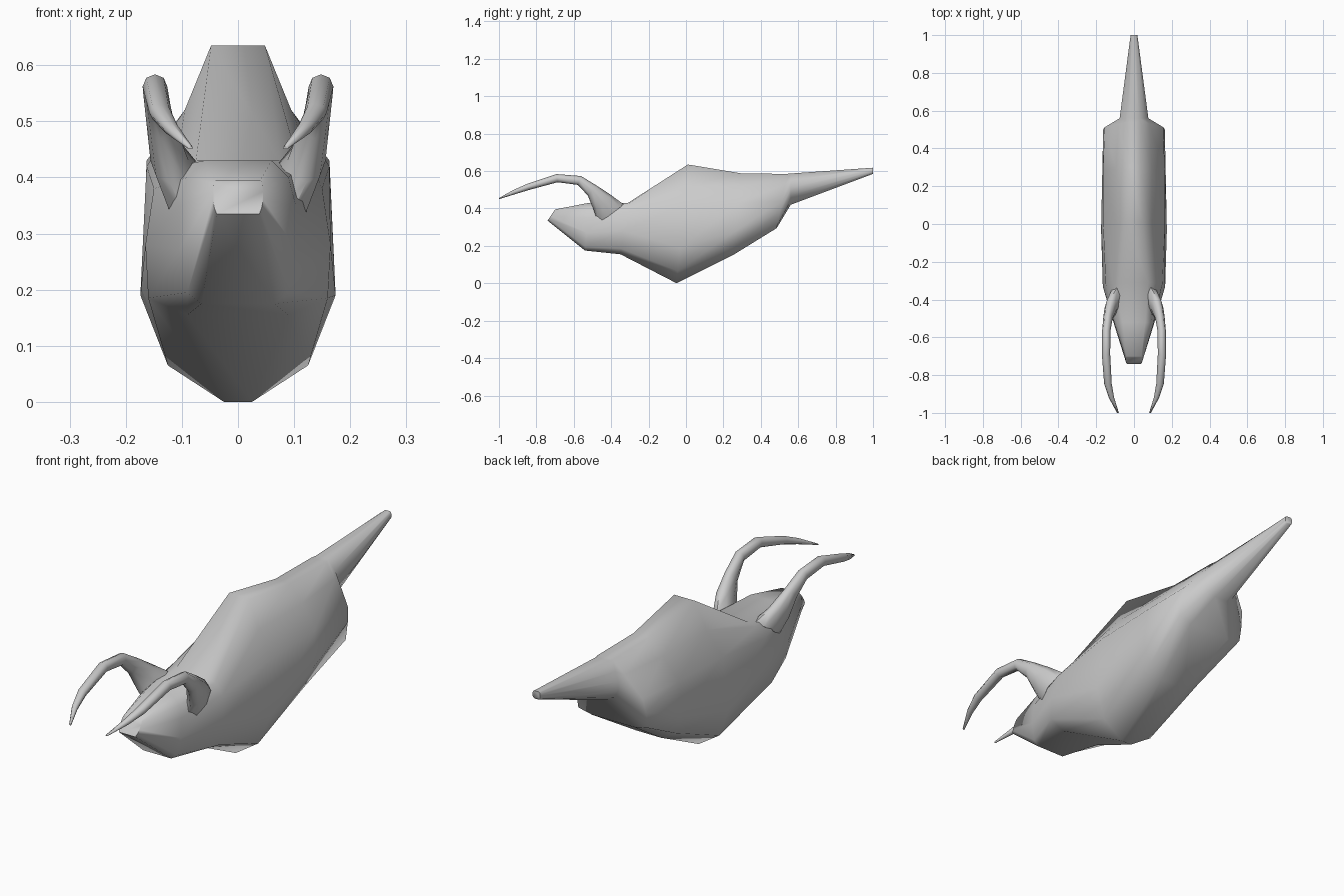
import bpy, bmesh, math
from mathutils import Vector

if "Cube" in bpy.data.objects:
    bpy.data.objects.remove(bpy.data.objects["Cube"])


def loft(name, rings, angle):
    """Skin a list of closed rings and cap both ends."""
    bm = bmesh.new()
    rows = [[bm.verts.new(p) for p in r] for r in rings]
    n = len(rows[0])
    for a, b in zip(rows, rows[1:]):
        for i in range(n):
            j = (i + 1) % n
            bm.faces.new((a[i], a[j], b[j], b[i]))
    bm.faces.new(rows[0])
    bm.faces.new(rows[-1])
    bmesh.ops.recalc_face_normals(bm, faces=bm.faces)
    mesh = bpy.data.meshes.new(name)
    bm.to_mesh(mesh)
    bm.free()
    ob = bpy.data.objects.new(name, mesh)
    bpy.context.collection.objects.link(ob)
    bpy.ops.object.select_all(action='DESELECT')
    bpy.context.view_layer.objects.active = ob
    ob.select_set(True)
    bpy.ops.object.shade_smooth_by_angle(angle=math.radians(angle))
    return ob


def section(yb, yt, half):
    """Symmetric body ring from (half width, z) points, leaning from yb to yt."""
    z0, z1 = half[0][1], half[-1][1]
    pts = [(x, yb + (yt - yb) * (z - z0) / (z1 - z0), z) for x, z in half]
    return pts + [(-x, y, z) for x, y, z in reversed(pts)]


# Body: snout, chest, belly, rump and long tapering tail
body = [
    (-.74, -.70, [(.038, .335), (.042, .345), (.045, .36), (.045, .375), (.044, .388), (.04, .395)]),
    (-.54, -.52, [(.065, .175), (.09, .195), (.105, .27), (.103, .35), (.09, .40), (.06, .43)]),
    (-.35, -.31, [(.09, .155), (.16, .185), (.165, .28), (.15, .38), (.11, .42), (.075, .43)]),
    (-.05, .01, [(.025, .0), (.125, .065), (.174, .19), (.163, .42), (.095, .52), (.048, .635)]),
    (.25, .30, [(.06, .15), (.13, .19), (.168, .28), (.163, .43), (.095, .52), (.035, .587)]),
    (.485, .54, [(.10, .295), (.162, .31), (.163, .38), (.155, .44), (.082, .53), (.035, .585)]),
    (.56, .56, [(.03, .42), (.06, .44), (.074, .47), (.076, .51), (.062, .55), (.028, .587)]),
    (1.0, 1.0, [(.008, .585), (.014, .588), (.018, .596), (.018, .606), (.016, .614), (.01, .618)]),
]
loft("body", [section(*s) for s in body], 75)

# Horns: x, y, z, thickness in side view, sideways thickness
path = [
    (.088, -.40, .37, .085, .045), (.122, -.445, .43, .062, .034),
    (.138, -.50, .495, .036, .025), (.147, -.57, .55, .025, .022),
    (.148, -.69, .562, .022, .022), (.138, -.845, .515, .017, .02),
    (.119, -.92, .487, .012, .014), (.085, -1.0, .453, .003, .005),
]


def horn(name, side):
    rings = []
    for i, (x, y, z, t, w) in enumerate(path):
        a = Vector(path[max(i - 1, 0)][:3])
        b = Vector(path[min(i + 1, len(path) - 1)][:3])
        d = b - a
        up = Vector((0, d.z, -d.y)).normalized()
        ring = []
        for k in range(8):
            q = math.tau * k / 8
            p = Vector((x + w * math.cos(q), y, z)) + up * t * math.sin(q)
            ring.append((side * p.x, max(p.y, -1), p.z))
        rings.append(ring)
    loft(name, rings, 70)


horn("right_horn", 1)
horn("left_horn", -1)
